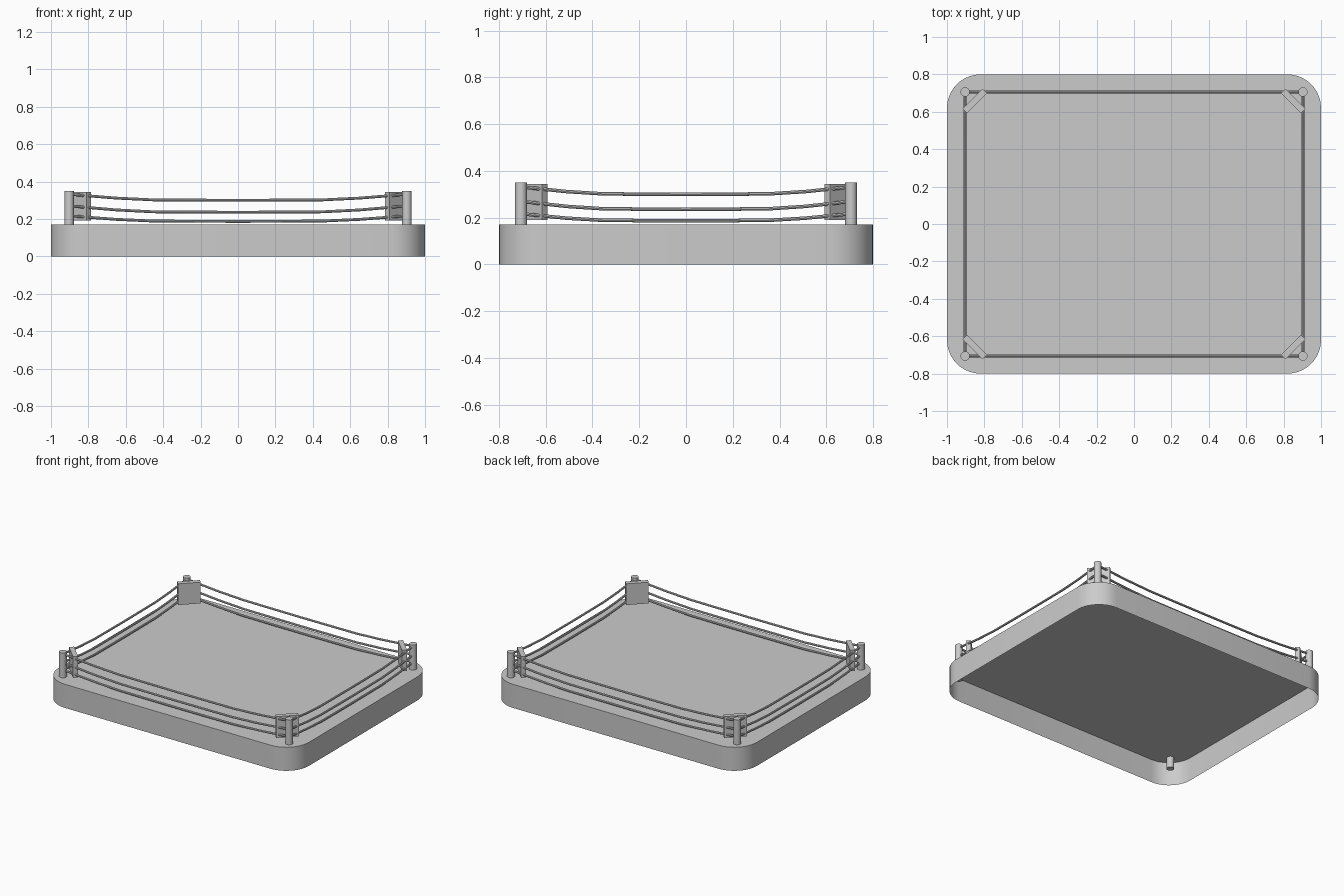
import bpy, bmesh
from math import pi, cos, sin, atan2
from mathutils import Matrix, Vector

if "Cube" in bpy.data.objects:
    bpy.data.objects.remove(bpy.data.objects["Cube"])

PX, PY = 0.903, 0.706  # corner post position


def finish(name, bm, smooth=True):
    me = bpy.data.meshes.new(name)
    bm.to_mesh(me)
    bm.free()
    ob = bpy.data.objects.new(name, me)
    bpy.context.collection.objects.link(ob)
    if smooth:
        bpy.ops.object.select_all(action='DESELECT')
        bpy.context.view_layer.objects.active = ob
        ob.select_set(True)
        bpy.ops.object.shade_smooth_by_angle(angle=0.6)
    return ob


# Platform: rounded deck with an open-bottomed skirt
def platform(hx, hy, r, h, seg=10):
    bm = bmesh.new()
    pts = []
    for i, (sx, sy) in enumerate([(1, 1), (-1, 1), (-1, -1), (1, -1)]):
        for k in range(seg + 1):
            a = (i + k / seg) * pi / 2
            pts.append((sx * (hx - r) + r * cos(a), sy * (hy - r) + r * sin(a)))
    low = [bm.verts.new((x, y, 0)) for x, y in pts]
    top = [bm.verts.new((x, y, h)) for x, y in pts]
    n = len(pts)
    for i in range(n):
        j = (i + 1) % n
        bm.faces.new((low[i], low[j], top[j], top[i]))
    bm.faces.new(top)
    finish("platform", bm)


# Rope: round tube swept along a sagging path between two posts
def rope(name, a, b, z_end, z_mid, r=0.0075, sides=8):
    a, b = Vector(a), Vector(b)
    d = (b - a).normalized()
    side = Vector((-d.y, d.x, 0))
    drop = z_end - z_mid
    path = [(0, 1), (0.06, 0.72), (0.14, 0.36), (0.25, 0.06), (0.38, 0.02), (0.5, 0),
            (0.62, 0.02), (0.75, 0.06), (0.86, 0.36), (0.94, 0.72), (1, 1)]
    bm = bmesh.new()
    rings = []
    for t, f in path:
        c = a.lerp(b, t) + Vector((0, 0, z_mid + drop * f))
        rings.append([bm.verts.new(c + side * r * cos(2 * pi * k / sides)
                                   + Vector((0, 0, r * sin(2 * pi * k / sides))))
                      for k in range(sides)])
    for p, q in zip(rings, rings[1:]):
        for k in range(sides):
            m = (k + 1) % sides
            bm.faces.new((p[k], p[m], q[m], q[k]))
    bmesh.ops.recalc_face_normals(bm, faces=bm.faces)
    finish(name, bm)


platform(1.0, 0.8, 0.18, 0.17)

# Corner posts and diagonal pads
for sx, sy, tag in [(1, 1, "back_right"), (-1, 1, "back_left"),
                    (-1, -1, "front_left"), (1, -1, "front_right")]:
    bm = bmesh.new()
    bmesh.ops.create_cone(bm, cap_ends=True, segments=20, radius1=0.025, radius2=0.025,
                          depth=0.26, matrix=Matrix.Translation((sx * PX, sy * PY, 0.22)))
    finish("post_" + tag, bm)

    bm = bmesh.new()
    mat = (Matrix.Translation((sx * 0.852, sy * 0.658, 0.267))
           @ Matrix.Rotation(atan2(sy, -sx), 4, 'Z')
           @ Matrix.Diagonal((0.15, 0.034, 0.153, 1)))
    bmesh.ops.create_cube(bm, size=1, matrix=mat)
    finish("corner_pad_" + tag, bm, smooth=False)

# Three ropes on each side
corners = [(-PX, -PY, 0), (PX, -PY, 0), (PX, PY, 0), (-PX, PY, 0)]
for i, side in enumerate(["front", "right", "back", "left"]):
    for level, ze, zm in [("top", 0.332, 0.300), ("middle", 0.270, 0.236), ("bottom", 0.217, 0.187)]:
        rope(f"rope_{side}_{level}", corners[i], corners[(i + 1) % 4], ze, zm)
